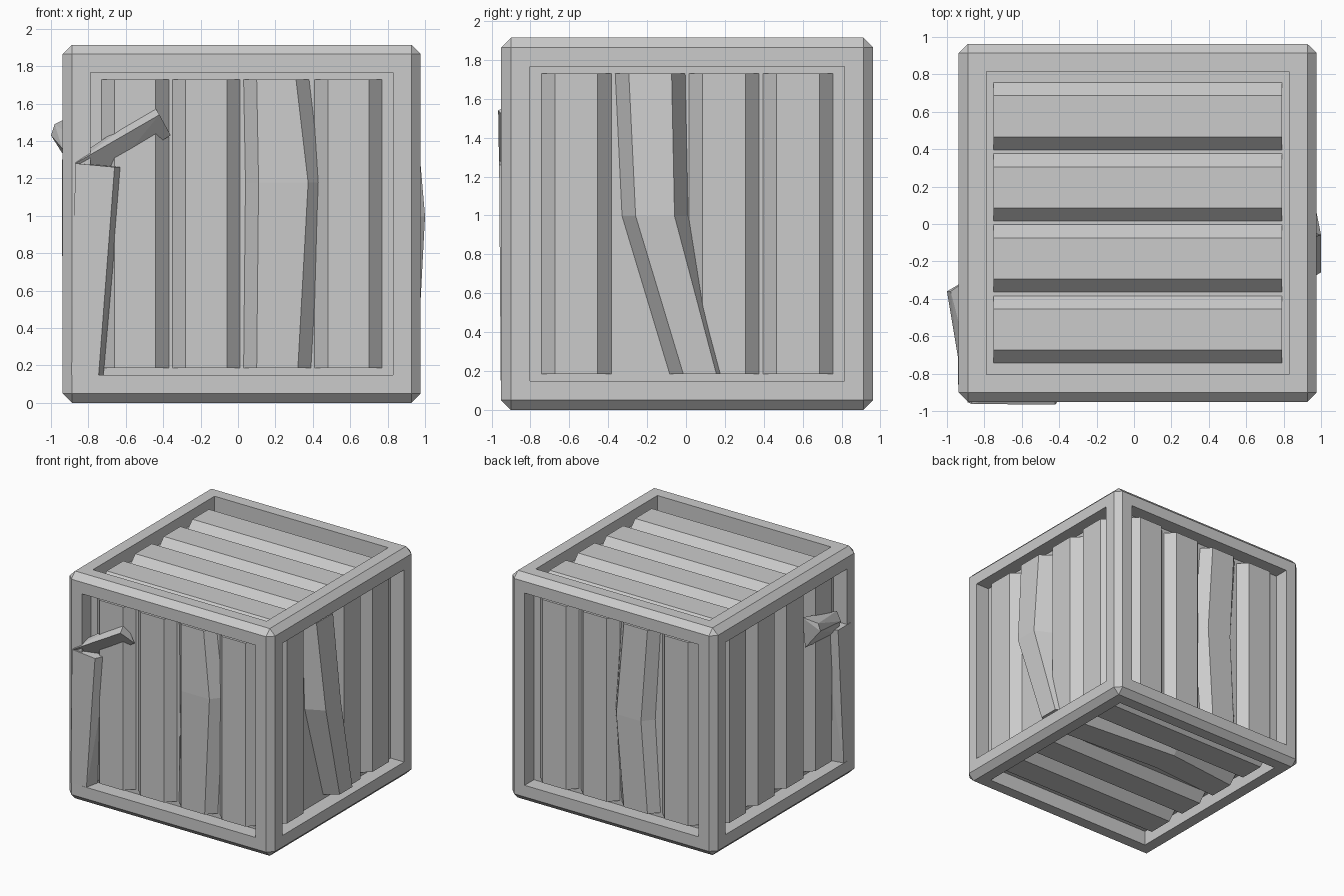
import bpy, bmesh
from mathutils import Vector

if "Cube" in bpy.data.objects:
    bpy.data.objects.remove(bpy.data.objects["Cube"])

C = Vector((0.02, 0.006, 0.957))      # crate centre
H = 0.957                             # half size
BASE, TOP = H - 0.125, H - 0.05       # plank foot and plank face distance from centre
X, Y, Z = Vector((1, 0, 0)), Vector((0, 1, 0)), Vector((0, 0, 1))


def finish(bm, name):
    bmesh.ops.recalc_face_normals(bm, faces=bm.faces[:])
    me = bpy.data.meshes.new(name)
    bm.to_mesh(me)
    bm.free()
    ob = bpy.data.objects.new(name, me)
    bpy.context.collection.objects.link(ob)
    return ob


def frame():
    bm = bmesh.new()
    bmesh.ops.create_cube(bm, size=2 * H)
    bmesh.ops.bevel(bm, geom=bm.edges[:], offset=0.05, segments=1, affect='EDGES')
    big = [f for f in bm.faces if f.calc_area() > 1]
    bmesh.ops.inset_individual(bm, faces=big, thickness=0.138, depth=0)
    # push each window straight in
    for f in big:
        n = f.normal.copy()
        r = bmesh.ops.extrude_discrete_faces(bm, faces=[f])
        for v in r['faces'][0].verts:
            v.co -= n * 0.125
    for v in bm.verts:
        v.co += C
    finish(bm, "crate_frame")


def plank(name, axes, start, stations):
    """Trapezoid board; stations are (along, left shift, right shift, outward lift)."""
    u, v, w = axes
    bm = bmesh.new()
    rings = []
    for t, a, b, lift in stations:
        l, r = start + a, start + 0.36 + b
        prof = [(l, BASE), (l + 0.07, TOP + lift), (r - 0.07, TOP + lift), (r, BASE)]
        rings.append([bm.verts.new(C + u * p + v * t + w * q) for p, q in prof])
    for r0, r1 in zip(rings, rings[1:]):
        for i in range(4):
            j = (i + 1) % 4
            bm.faces.new((r0[i], r0[j], r1[j], r1[i]))
    bm.faces.new(rings[0])
    bm.faces.new(rings[-1])
    finish(bm, name)


def shard(name, pts):
    bm = bmesh.new()
    for p in pts:
        bm.verts.new(p)
    bmesh.ops.convex_hull(bm, input=bm.verts[:])
    bmesh.ops.dissolve_limit(bm, angle_limit=0.02, verts=bm.verts[:], edges=bm.edges[:])
    finish(bm, name)


frame()

# four boards per side, some of them bent
sides = {
    "front": (X, Z, -Y), "back": (X, Z, Y), "right": (Y, Z, X),
    "left": (Y, Z, -X), "top": (Y, X, Z), "bottom": (Y, X, -Z),
}
E = 0.772
straight = [(-E, 0, 0, 0), (E, 0, 0, 0)]
bent = {
    ("front", 2): [(-E, 0, 0, 0), (0.22, 0.01, 0.055, 0.015), (E, 0, -0.01, 0)],
    ("back", 1): [(-E, 0, 0, 0), (0.0, 0.05, 0.06, 0.015), (E, 0, 0, 0)],
    ("right", 1): [(-E, 0.28, 0.23, 0.03), (0.04, 0.035, 0.015, 0.073), (E, 0, 0, 0.01)],
    ("bottom", 2): [(-E, 0, 0, 0), (-0.1, 0.08, 0.1, 0.02), (E, 0, 0, 0)],
}
for side, axes in sides.items():
    for i in range(4):
        plank(f"{side}_plank_{i + 1}", axes, -0.75 + 0.38 * i,
              bent.get((side, i), straight))

# snapped board ends sticking out near the front left corner
shard("front_splinter", [(-0.87, -0.962, 1.28), (-0.42, -0.966, 1.54),
                         (-0.45, -0.86, 1.59), (-0.84, -0.86, 1.33),
                         (-0.66, -0.86, 1.25), (-0.36, -0.86, 1.43)])
shard("left_splinter", [(-1.0, -0.36, 1.43), (-0.98, -0.36, 1.49),
                        (-0.94, -0.72, 1.36), (-0.88, -0.29, 1.54),
                        (-0.88, -0.33, 1.27), (-0.88, -0.75, 1.42),
                        (-0.88, -0.75, 1.24)])

# loose lower parts of the snapped boards, leaning over the corner post
shard("front_loose_board", [(-0.89, -0.953, 0.15), (-0.745, -0.953, 0.15),
                            (-0.72, -0.84, 0.15), (-0.86, -0.84, 0.15),
                            (-0.87, -0.961, 1.28), (-0.66, -0.961, 1.26),
                            (-0.60, -0.84, 1.26), (-0.86, -0.84, 1.28)])
shard("left_loose_board", [(-0.938, -0.87, 0.15), (-0.938, -0.76, 0.15),
                           (-0.83, -0.74, 0.15), (-0.83, -0.86, 0.15),
                           (-0.941, -0.85, 1.3), (-0.941, -0.68, 1.3),
                           (-0.83, -0.62, 1.3), (-0.83, -0.86, 1.3)])
